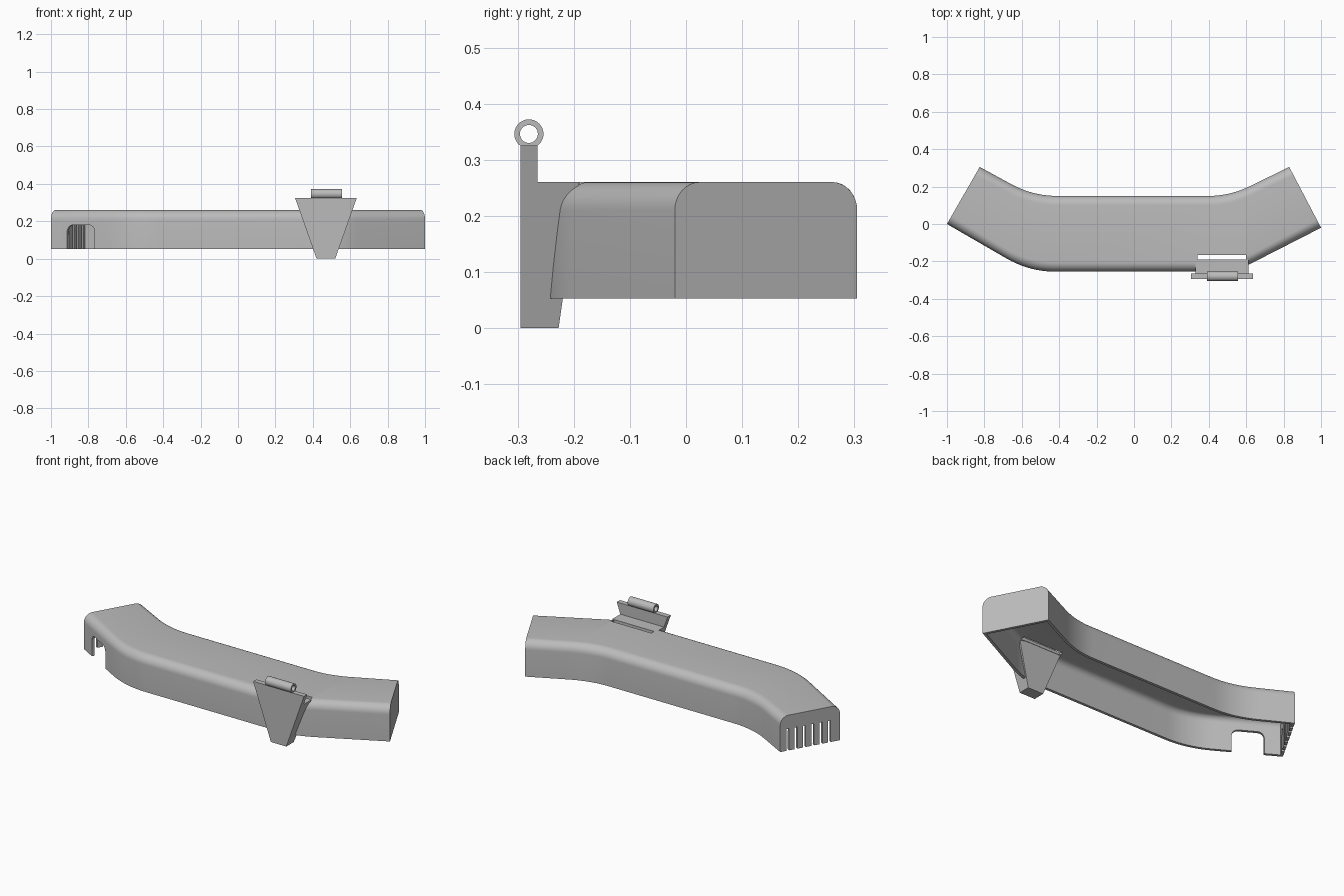
import bpy, bmesh
from math import sin, cos, pi
from mathutils import Vector as V

if "Cube" in bpy.data.objects:
    bpy.data.objects.remove(bpy.data.objects["Cube"])

grey = bpy.data.materials.new("plain grey")
grey.use_nodes = True
grey.diffuse_color = (0.5, 0.5, 0.5, 1)
grey.node_tree.nodes["Principled BSDF"].inputs["Base Color"].default_value = (0.5, 0.5, 0.5, 1)

BASE, TOP, ROUND, WALL = 0.053, 0.26, 0.05, 0.016


def loft(name, sections, closed=True):
    """Skin a list of equal point rings and cap both ends."""
    bm = bmesh.new()
    rings = [[bm.verts.new(p) for p in s] for s in sections]
    n = len(rings[0])
    for a, b in zip(rings, rings[1:]):
        for i in range(n if closed else n - 1):
            j = (i + 1) % n
            bm.faces.new((a[i], a[j], b[j], b[i]))
    bm.faces.new(rings[0])
    bm.faces.new(rings[-1])
    bmesh.ops.recalc_face_normals(bm, faces=bm.faces)
    mesh = bpy.data.meshes.new(name)
    bm.to_mesh(mesh)
    bm.free()
    mesh.materials.append(grey)
    ob = bpy.data.objects.new(name, mesh)
    bpy.context.collection.objects.link(ob)
    return ob


def activate(ob):
    bpy.ops.object.select_all(action='DESELECT')
    ob.select_set(True)
    bpy.context.view_layer.objects.active = ob


def cut(ob, cutter):
    activate(ob)
    mod = ob.modifiers.new("cut", 'BOOLEAN')
    mod.operation, mod.solver, mod.object = 'DIFFERENCE', 'EXACT', cutter
    bpy.ops.object.modifier_apply(modifier=mod.name)
    bpy.data.objects.remove(cutter)


def extrude(name, ring, vec):
    return loft(name, [ring, [p + vec for p in ring]])


def bend(a, corner, b, steps=10):
    a, corner, b = V(a), V(corner), V(b)
    return [a.lerp(corner, i / steps).lerp(corner.lerp(b, i / steps), i / steps)
            for i in range(steps + 1)]


# Front and back edges of the duct, seen from above
front = ([V((-1, 0))] + bend((-0.68, -0.185), (-0.558, -0.255), (-0.42, -0.255))
         + bend((0.43, -0.255), (0.54, -0.255), (0.64, -0.204)) + [V((1, -0.02))])
back = ([V((-0.825, 0.305))] + bend((-0.66, 0.215), (-0.543, 0.15), (-0.41, 0.15))
        + bend((0.4, 0.15), (0.516, 0.15), (0.63, 0.207)) + [V((0.83, 0.305))])


def duct_section(f, b):
    across = (b - f).normalized()
    arc = [(ROUND * (1 - cos(t)), TOP - ROUND * (1 - sin(t)))
           for t in [i * pi / 16 for i in range(9)]]
    half = [(0, BASE)] + arc
    ring = [(*(f + across * d), z) for d, z in half]
    return ring + [(*(b - across * d), z) for d, z in reversed(half)]


# Hollow duct cover, open underneath
duct = loft("duct_cover", [duct_section(f, b) for f, b in zip(front, back)], closed=False)
activate(duct)
shell = duct.modifiers.new("shell", 'SOLIDIFY')
shell.thickness, shell.offset, shell.use_even_offset = WALL, -1, True
bpy.ops.object.modifier_apply(modifier=shell.name)

# Vent slits in the right end wall
along = V((0.175, 0.305, 0)).normalized()
out = V((-along.y, along.x, 0))
for i in range(6):
    p = V((-1, 0, 0)) + along * (0.055 + i * 0.049) - out * 0.04
    w = along * 0.016
    slit = [p, p + w, p + w + out * 0.08, p + out * 0.08]
    cut(duct, extrude("slit_cutter", slit, V((0, 0, 0.18))))

# Round-topped cable notch in the front wall
side = V((0.866, -0.5, 0))
inward = V((0.5, 0.866, 0))
outline = [(0.1, 0), (0.27, 0)]
outline += [(0.235 + 0.035 * cos(i * pi / 12), 0.145 + 0.035 * sin(i * pi / 12)) for i in range(7)]
outline += [(0.135 - 0.035 * sin(i * pi / 12), 0.145 + 0.035 * cos(i * pi / 12)) for i in range(7)]
notch = [V((-1, 0, 0)) + side * s - inward * 0.04 + V((0, 0, z)) for s, z in outline]
cut(duct, extrude("notch_cutter", notch, inward * 0.08))

# Slot through the top behind the clip
slot = [V((x, y, 0.2)) for x, y in ((0.34, -0.19), (0.6, -0.19), (0.6, -0.165), (0.34, -0.165))]
cut(duct, extrude("slot_cutter", slot, V((0, 0, 0.1))))


# Tapered clip: front plate and the wedge joining it to the duct
def clip_ring(z, y0, y1):
    h = 0.05 + 0.115 * z / 0.325
    return [(0.47 - h, y0, z), (0.47 + h, y0, z), (0.47 + h, y1, z), (0.47 - h, y1, z)]


loft("clip_plate", [clip_ring(0, -0.295, -0.265), clip_ring(0.325, -0.295, -0.265)])
loft("clip_wedge", [clip_ring(0, -0.266, -0.227), clip_ring(TOP, -0.266, -0.19)])


# Hinge tube on top of the plate
def circle(x, r):
    return [V((x, -0.28 + r * cos(i * pi / 16), 0.346 + r * sin(i * pi / 16))) for i in range(32)]


tube = extrude("hinge_tube", circle(0.39, 0.026), V((0.167, 0, 0)))
cut(tube, extrude("bore_cutter", circle(0.35, 0.016), V((0.25, 0, 0))))

for ob in (duct, tube):
    activate(ob)
    bpy.ops.object.shade_smooth_by_angle(angle=0.6)
